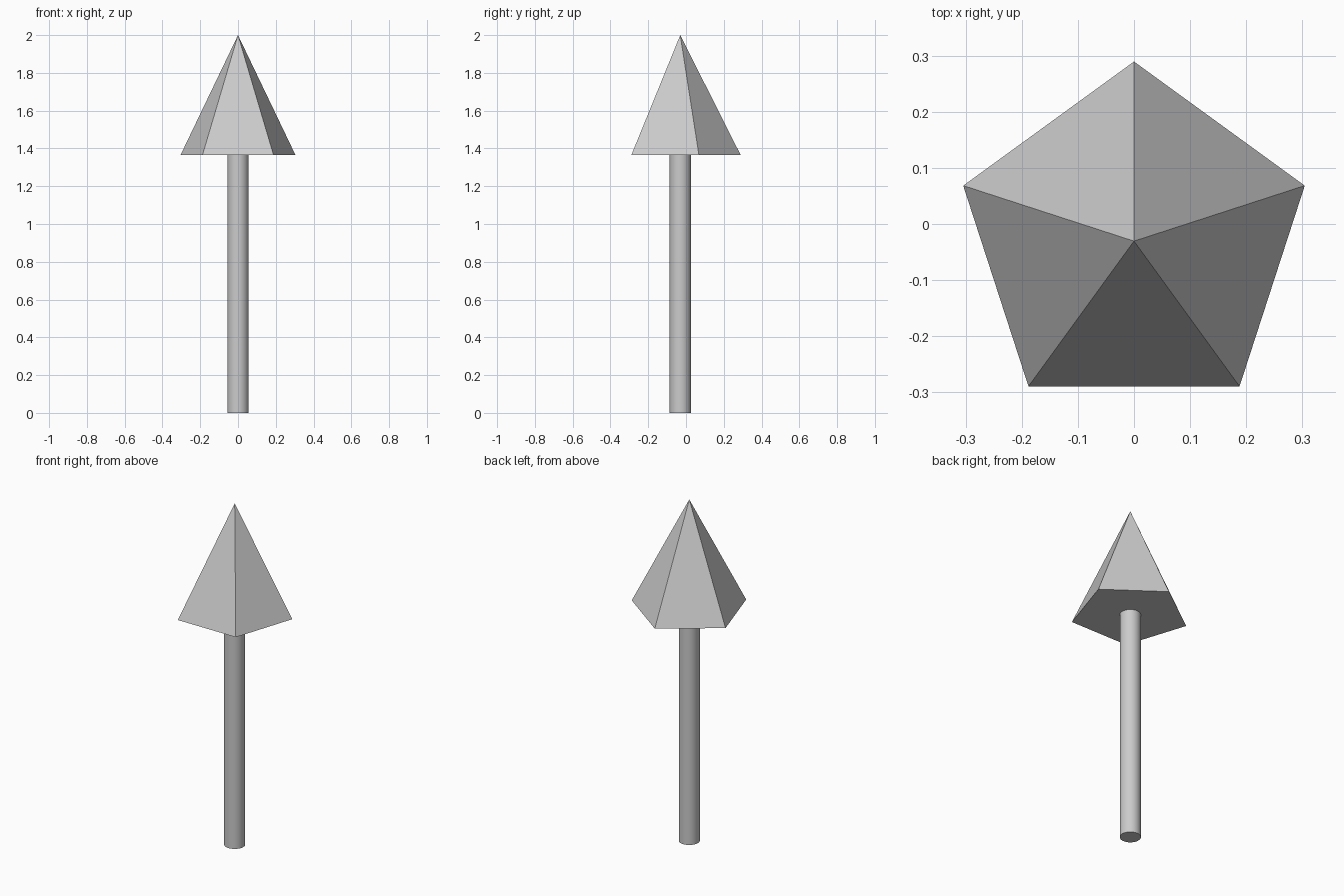
import bpy, bmesh
from math import sin, cos, tau

if "Cube" in bpy.data.objects:
    bpy.data.objects.remove(bpy.data.objects["Cube"])

AXIS_Y = -0.0305   # pentagon centre, so the bounding box is centred
HEAD_Z = 1.365
TOP_Z = 2.0


def ring(bm, sides, radius, z):
    # first point of each ring lies on +y
    return [bm.verts.new((radius * sin(tau * i / sides),
                          AXIS_Y + radius * cos(tau * i / sides), z))
            for i in range(sides)]


def finish(bm, name):
    bmesh.ops.recalc_face_normals(bm, faces=bm.faces[:])
    mesh = bpy.data.meshes.new(name)
    bm.to_mesh(mesh)
    bm.free()
    obj = bpy.data.objects.new(name, mesh)
    bpy.context.collection.objects.link(obj)
    return obj


# Pointed five-sided head
bm = bmesh.new()
base = ring(bm, 5, 0.32, HEAD_Z)
tip = bm.verts.new((0, AXIS_Y, TOP_Z))
bm.faces.new(base)
for i in range(5):
    bm.faces.new((base[i], base[(i + 1) % 5], tip))
finish(bm, "pyramid_head")

# Round shaft, smooth sides with flat ends
bm = bmesh.new()
n = 32
low, high = ring(bm, n, 0.056, 0), ring(bm, n, 0.056, HEAD_Z)
bm.faces.new(low)
bm.faces.new(high)
for i in range(n):
    j = (i + 1) % n
    bm.faces.new((low[i], low[j], high[j], high[i]))
shaft = finish(bm, "shaft")
bpy.context.view_layer.objects.active = shaft
shaft.select_set(True)
bpy.ops.object.shade_smooth_by_angle()
